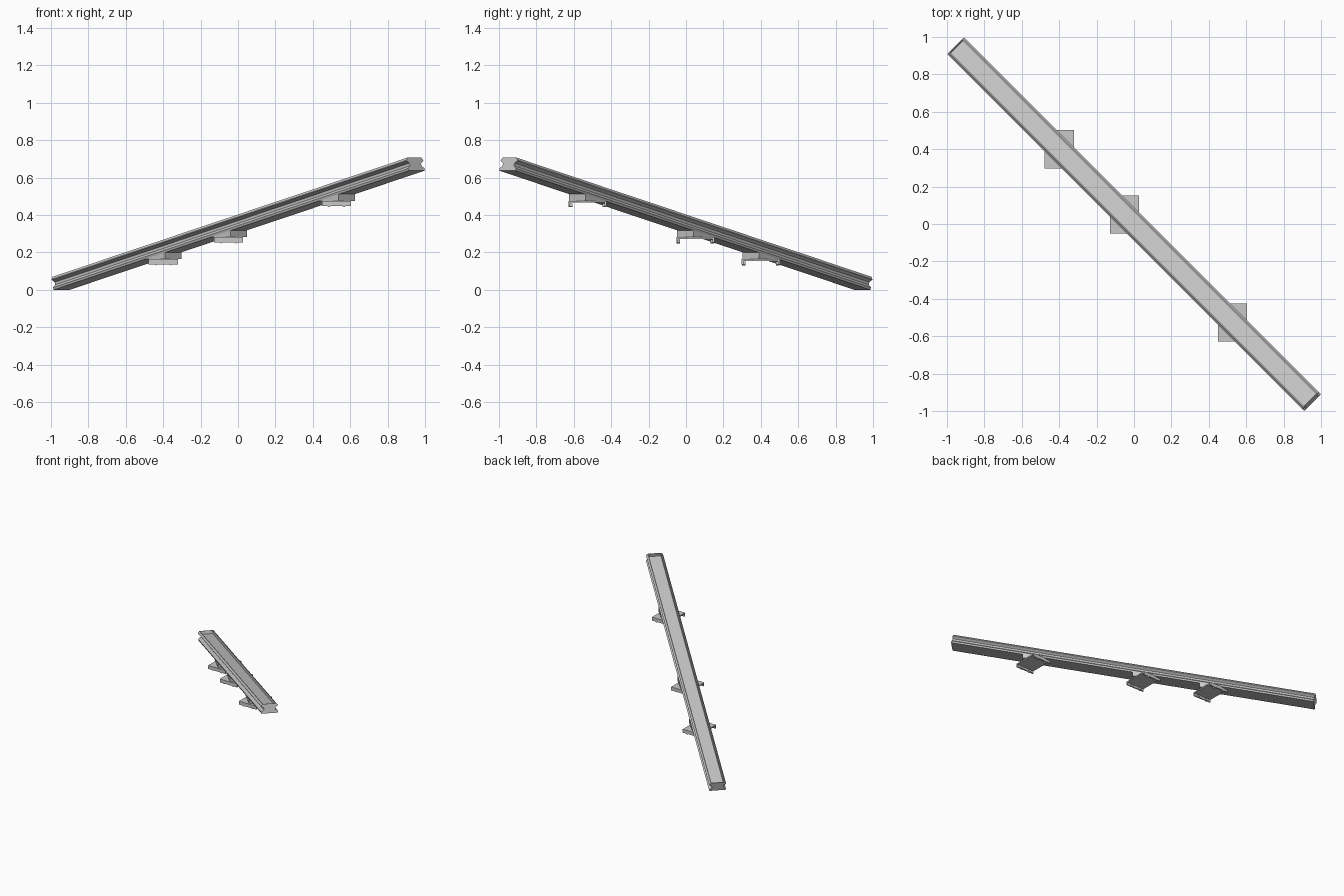
import bpy, bmesh, math
from mathutils import Matrix, Vector

cube = bpy.data.objects.get("Cube")
if cube:
    bpy.data.objects.remove(cube, do_unlink=True)

metal = bpy.data.materials.new("grey_metal")
metal.use_nodes = True
GREY = (0.58, 0.58, 0.58, 1)
metal.diffuse_color = GREY
metal.node_tree.nodes["Principled BSDF"].inputs["Base Color"].default_value = GREY

HEADING = Matrix.Rotation(math.radians(-45), 4, "Z")
SLOPE = math.atan(0.2373)
START = 1.333           # plan distance from the centre to the low bottom edge
LENGTH = 2.758


def finish(name, bm, matrix=None):
    if matrix:
        bm.transform(matrix)
    bmesh.ops.recalc_face_normals(bm, faces=bm.faces)
    mesh = bpy.data.meshes.new(name)
    bm.to_mesh(mesh)
    bm.free()
    mesh.materials.append(metal)
    obj = bpy.data.objects.new(name, mesh)
    bpy.context.collection.objects.link(obj)
    return obj


def extrude(points, offset):
    bm = bmesh.new()
    face = bm.faces.new([bm.verts.new(p) for p in points])
    new = bmesh.ops.extrude_face_region(bm, geom=[face])["geom"]
    bmesh.ops.translate(bm, vec=offset,
                        verts=[v for v in new if isinstance(v, bmesh.types.BMVert)])
    bmesh.ops.recalc_face_normals(bm, faces=bm.faces)
    return bm


def box(name, low, high):
    low, high = Vector(low), Vector(high)
    bm = bmesh.new()
    bmesh.ops.create_cube(bm, size=1)
    bmesh.ops.scale(bm, vec=high - low, verts=bm.verts)
    finish(name, bm, Matrix.Translation((low + high) / 2))


# Sloping beam: grooved sides, chamfered top and a recessed tray
half = [(0.060, 0), (0.0635, 0.012), (0.043, 0.028), (0.043, 0.042),
        (0.0635, 0.055), (0.0635, 0.058), (0.052, 0.072)]
profile = half + [(-y, z) for y, z in reversed(half)]
bm = extrude([(0, y, z) for y, z in profile], (LENGTH, 0, 0))
top = max(bm.faces, key=lambda f: f.calc_center_median().z)
bmesh.ops.inset_region(bm, faces=[top], thickness=0.007, depth=0)
tray = bmesh.ops.extrude_face_region(bm, geom=[top])["geom"]
bmesh.ops.delete(bm, geom=[top], context="FACES")
bmesh.ops.translate(bm, vec=(0, 0, -0.025),
                    verts=[v for v in tray if isinstance(v, bmesh.types.BMVert)])
finish("beam", bm, HEADING @ Matrix.Translation((-START, 0, 0))
       @ Matrix.Rotation(-SLOPE, 4, "Y"))

# Three brackets carrying the beam
REACH, WIDE, DEEP = 0.076, 0.078, 0.102
for number, c in enumerate((-0.40, -0.05, 0.527), 1):
    along = c * math.sqrt(2)
    base = (along - REACH + START) * math.tan(SLOPE)
    rise = 2 * REACH * math.tan(SLOPE)

    # Wedge filling the gap below the beam
    side = [(-REACH, -0.062, 0), (REACH, -0.062, 0), (REACH, -0.062, rise)]
    finish(f"wedge_{number}", extrude(side, (0, 0.124, 0)),
           Matrix.Translation((c, -c, base)) @ HEADING)

    # Channel: thin plate with a flange at the front and the back
    box(f"plate_{number}", (c - WIDE, -c - DEEP, base - 0.009),
        (c + WIDE, -c + DEEP, base))
    for sign, label in ((-1, "front"), (1, "back")):
        y = -c + sign * (DEEP - 0.005)
        box(f"{label}_flange_{number}", (c - WIDE, y - 0.005, base - 0.028),
            (c + WIDE, y + 0.005, base - 0.004))
        # Bolts through each flange
        for x in (-0.04, 0.04):
            bolt = bmesh.new()
            bmesh.ops.create_cone(bolt, cap_ends=True, segments=16,
                                  radius1=0.01, radius2=0.01, depth=0.02)
            finish(f"{label}_bolt_{number}", bolt,
                   Matrix.Translation((c + x, y - sign * 0.006, base - 0.023))
                   @ Matrix.Rotation(math.pi / 2, 4, "X"))
